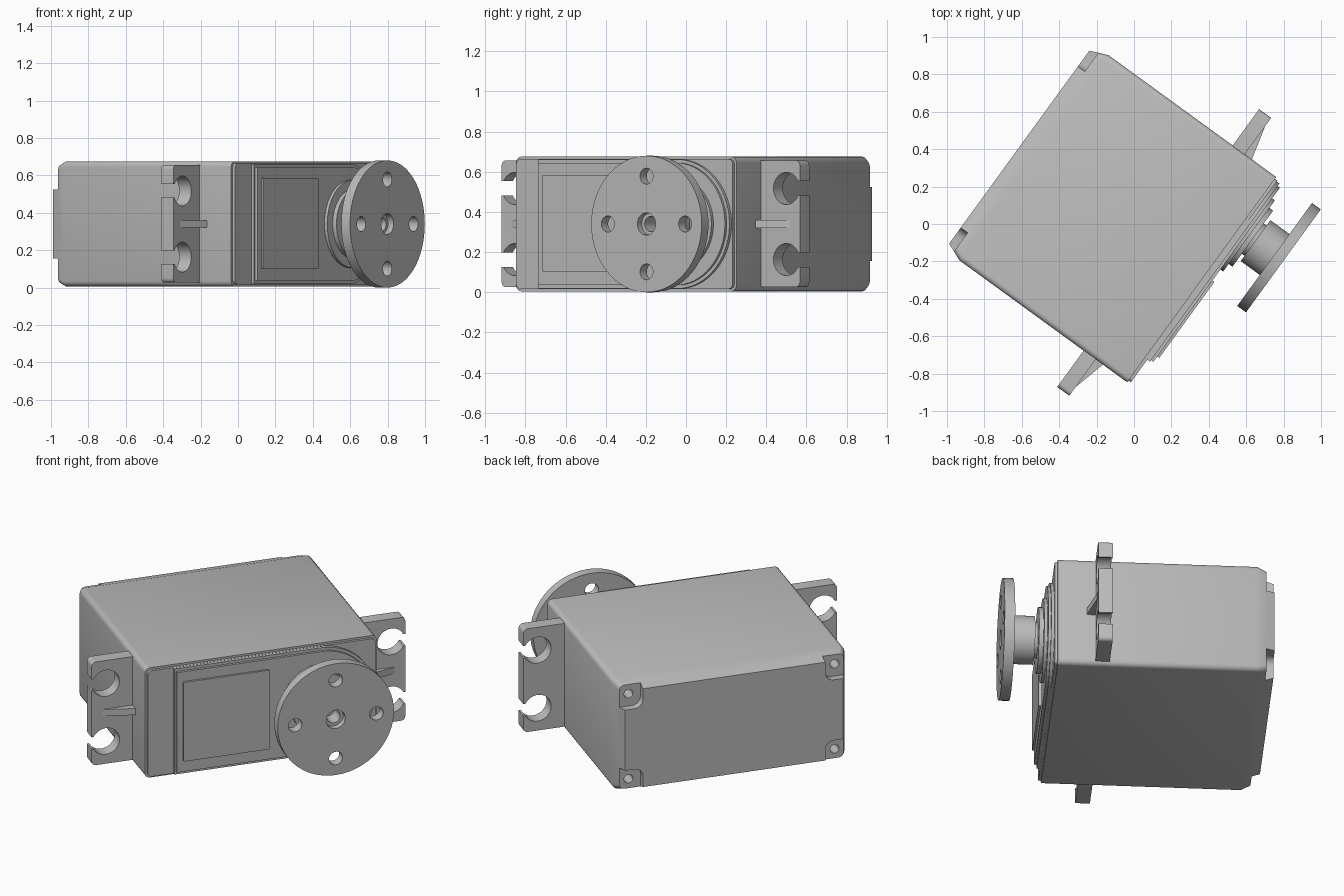
import bpy, bmesh, math
from mathutils import Matrix

if "Cube" in bpy.data.objects:
    bpy.data.objects.remove(bpy.data.objects["Cube"])

# Local frame: u = length, w = outward along the output shaft, z = up
TURN = Matrix.Rotation(math.radians(54), 4, 'Z')
MID, CZ, HALF, HZ = -0.028, 0.34, 0.678, 0.335   # body centre and half sizes
AXIS = 0.31                                      # shaft position along u

grey = bpy.data.materials.new("grey")
grey.diffuse_color = (0.5, 0.5, 0.5, 1)
grey.use_nodes = True
grey.node_tree.nodes["Principled BSDF"].inputs["Base Color"].default_value = grey.diffuse_color


def rounded(u0, u1, z0, z1, r, n=5):
    pts = []
    for k, (cu, cz) in enumerate([(u1 - r, z1 - r), (u0 + r, z1 - r), (u0 + r, z0 + r), (u1 - r, z0 + r)]):
        for i in range(n + 1):
            a = math.pi / 2 * (k + i / n)
            pts.append((cu + r * math.cos(a), cz + r * math.sin(a)))
    return pts


def circle(u, z, r, n=48):
    return [(u + r * math.cos(2 * math.pi * i / n), z + r * math.sin(2 * math.pi * i / n)) for i in range(n)]


def round_ended(u0, r, n=32):
    arc = [(AXIS + r * math.cos(a), CZ + r * math.sin(a))
           for a in (-math.pi / 2 + math.pi * i / n for i in range(n + 1))]
    return arc + [(u0, CZ + r), (u0, CZ - r)]


def loft(name, rings):
    """Solid through (profile, w) rings with equal point counts."""
    bm = bmesh.new()
    loops = [[bm.verts.new((u, -w, z)) for u, z in prof] for prof, w in rings]
    n = len(loops[0])
    bm.faces.new(loops[0])
    bm.faces.new(loops[-1][::-1])
    for a, b in zip(loops, loops[1:]):
        for i in range(n):
            j = (i + 1) % n
            bm.faces.new((a[i], b[i], b[j], a[j]))
    bmesh.ops.recalc_face_normals(bm, faces=bm.faces)
    bm.transform(TURN)
    me = bpy.data.meshes.new(name)
    bm.to_mesh(me)
    bm.free()
    me.materials.append(grey)
    ob = bpy.data.objects.new(name, me)
    bpy.context.collection.objects.link(ob)
    return ob


def prism(name, prof, w0, w1):
    return loft(name, [(prof, w0), (prof, w1)])


def cut(ob, cutters):
    for c in cutters:
        m = ob.modifiers.new("cut", 'BOOLEAN')
        m.operation, m.solver, m.object = 'DIFFERENCE', 'EXACT', c
        bpy.context.view_layer.objects.active = ob
        bpy.ops.object.modifier_apply(modifier=m.name)
        bpy.data.objects.remove(c)


def body_outline(du=0, dz=0, r=0.03):
    return rounded(MID - HALF + du, MID + HALF - du, CZ - HZ + dz, CZ + HZ - dz, r)


# Case with tapered back lid
case = loft("case", [(body_outline(0.04, 0.035), -0.738), (body_outline(), -0.64), (body_outline(), 0.468)])
notches = []
for su in (-1, 1):
    for sz in (-1, 1):
        ue, ze = MID + su * HALF, CZ + sz * HZ
        us = sorted((ue - su * 0.145, ue + su * 0.1))
        zs = sorted((ze - sz * 0.15, ze + sz * 0.1))
        notches.append(prism("notch_cutter", rounded(*us, *zs, 0.05), -0.9, -0.692))
        notches.append(prism("screw_cutter", circle(ue - su * 0.075, ze - sz * 0.075, 0.026, 24), -0.9, -0.6))
cut(case, notches)

# Front cover, raised gearbox plates and label panel
prism("front_cover", body_outline(0.012, 0.012, 0.025), 0.46, 0.484)
prism("gearbox_plate", round_ended(-0.545, 0.322), 0.47, 0.502)
prism("gearbox_step", round_ended(-0.535, 0.305), 0.49, 0.517)
prism("label_panel", rounded(-0.5, 0.002, 0.102, 0.585, 0.004, 2), 0.5, 0.53)

# Bearing rings and output shaft
prism("bearing_ring", circle(AXIS, CZ, 0.235), 0.5, 0.535)
prism("bearing_collar", circle(AXIS, CZ, 0.185), 0.52, 0.56)
prism("shaft", circle(AXIS, CZ, 0.1), 0.5, 0.6)

# Round horn with hub, four mounting holes and a stepped centre hole
disc, hub_c = circle(AXIS, CZ, 0.34, 64), circle(AXIS, CZ, 0.135, 64)
horn = loft("horn", [(hub_c, 0.578), (hub_c, 0.704), (disc, 0.704), (disc, 0.762)])
holes = [prism("hole_cutter", circle(AXIS + 0.238 * a, CZ + 0.238 * b, 0.04, 32), 0.65, 0.8)
         for a, b in ((1, 0), (0, 1), (-1, 0), (0, -1))]
holes.append(prism("recess_cutter", circle(AXIS, CZ, 0.056, 32), 0.725, 0.8))
holes.append(prism("bore_cutter", circle(AXIS, CZ, 0.038, 32), 0.63, 0.8))
cut(horn, holes)

# Mounting flanges with open-ended screw slots and a stiffening rib
for side, s in (("left", -1), ("right", 1)):
    us = sorted((MID + s * 0.6, MID + s * 0.918))
    flange = prism(side + "_flange", rounded(*us, 0.026, 0.656, 0.025), 0.18, 0.26)
    slots = []
    for sz in (-1, 1):
        z = CZ + sz * 0.177
        hu = MID + s * 0.835
        slots.append(prism("hole_cutter", circle(hu, z, 0.08, 40), 0.1, 0.4))
        e = sorted((hu, MID + s * 1.1))
        slots.append(prism("slot_cutter", rounded(*e, z - 0.036, z + 0.036, 0.004, 1), 0.1, 0.4))
    cut(flange, slots)

    def rib_ring(u):
        return [(u, CZ - 0.02), (u, CZ + 0.02)]
    bm = bmesh.new()
    tri = [(MID + s * 0.66, 0.25), (MID + s * 0.66, 0.312), (MID + s * 0.855, 0.262), (MID + s * 0.855, 0.25)]
    low, high = ([bm.verts.new((u, -w, CZ + d)) for u, w in tri] for d in (-0.02, 0.02))
    bm.faces.new(low)
    bm.faces.new(high)
    for i in range(4):
        j = (i + 1) % 4
        bm.faces.new((low[i], low[j], high[j], high[i]))
    bmesh.ops.recalc_face_normals(bm, faces=bm.faces)
    bm.transform(TURN)
    me = bpy.data.meshes.new(side + "_rib")
    bm.to_mesh(me)
    bm.free()
    me.materials.append(grey)
    bpy.context.collection.objects.link(bpy.data.objects.new(side + "_rib", me))

# Smooth curved walls, keep edges crisp
bpy.ops.object.select_all(action='SELECT')
bpy.context.view_layer.objects.active = case
bpy.ops.object.shade_smooth_by_angle(angle=math.radians(30))
